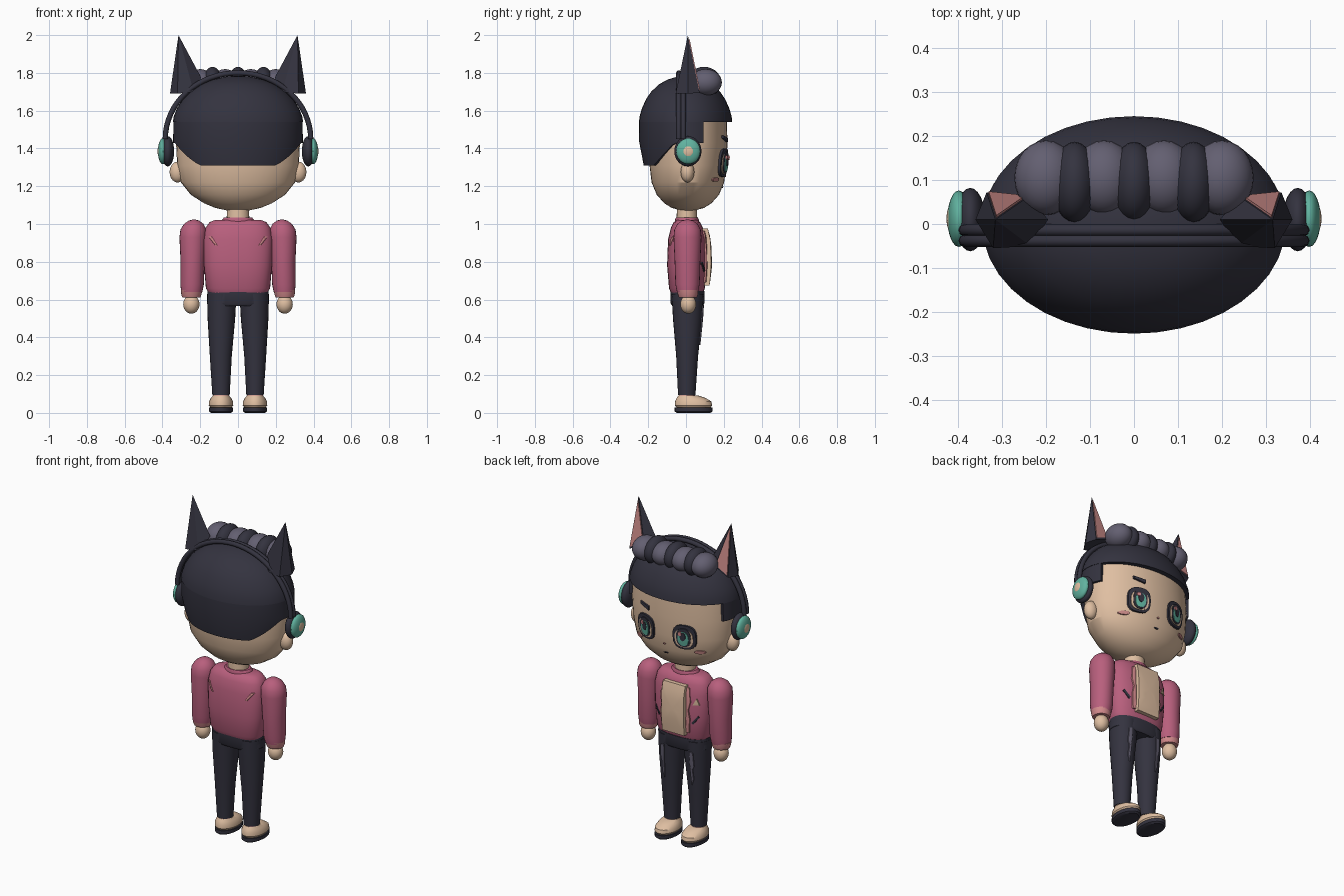
import bpy, bmesh, math
from mathutils import Vector

if "Cube" in bpy.data.objects:
    bpy.data.objects.remove(bpy.data.objects["Cube"])


def material(name, r, g, b):
    m = bpy.data.materials.new(name)
    m.use_nodes = True
    m.diffuse_color = (r, g, b, 1)
    m.node_tree.nodes["Principled BSDF"].inputs["Base Color"].default_value = (r, g, b, 1)
    return m


DARK = material("dark navy", .034, .033, .050)
GREY = material("purple grey", .125, .115, .165)
ROSE = material("rose jacket", .48, .115, .205)
TRIM = material("light pink", .64, .25, .26)
SKIN = material("skin beige", .74, .52, .36)
TEAL = material("teal", .12, .45, .35)
EARPINK = material("inner ear pink", .56, .24, .23)


def finish(name, bm, mat, angle=35):
    bmesh.ops.recalc_face_normals(bm, faces=bm.faces)
    me = bpy.data.meshes.new(name)
    bm.to_mesh(me)
    bm.free()
    ob = bpy.data.objects.new(name, me)
    bpy.context.collection.objects.link(ob)
    me.materials.append(mat)
    bpy.ops.object.select_all(action='DESELECT')
    ob.select_set(True)
    bpy.context.view_layer.objects.active = ob
    bpy.ops.object.shade_smooth_by_angle(angle=math.radians(angle))
    return ob


def spow(v, p):
    return math.copysign(abs(v) ** (2 / p), v)


def loft(name, secs, mat, p=2.0, n=32, angle=35):
    """Stack of rounded sections (z, cx, cy, rx, ry)."""
    bm = bmesh.new()
    rings = []
    for z, cx, cy, rx, ry in secs:
        rings.append([bm.verts.new((cx + rx * spow(math.cos(2 * math.pi * i / n), p),
                                    cy + ry * spow(math.sin(2 * math.pi * i / n), p), z)) for i in range(n)])
    for a, b in zip(rings, rings[1:]):
        for i in range(n):
            bm.faces.new((a[i], a[(i + 1) % n], b[(i + 1) % n], b[i]))
    bm.faces.new(rings[0][::-1])
    bm.faces.new(rings[-1])
    return finish(name, bm, mat, angle)


def surface_y(secs, x, z, p, side):
    """Front (side 1) or back (side -1) y of a lofted part."""
    for a, b in zip(secs, secs[1:]):
        if a[0] <= z <= b[0]:
            t = (z - a[0]) / (b[0] - a[0])
            _, cx, cy, rx, ry = [u + (v - u) * t for u, v in zip(a, b)]
            return cy + side * ry * max(0, 1 - abs((x - cx) / rx) ** p) ** (1 / p)
    return 0


def patch(name, outline, secs, off, mat, p=2.0, side=1):
    """Thin plate with an (x, z) outline that hugs a lofted part."""
    bm = bmesh.new()
    n = len(outline)
    mx, mz = sum(o[0] for o in outline) / n, sum(o[1] for o in outline) / n

    def vert(x, z, o):
        return bm.verts.new((x, surface_y(secs, x, z, p, side) + side * o, z))
    rings = [[vert(mx + (x - mx) * k, mz + (z - mz) * k, o) for x, z in outline]
             for k, o in ((.4, off), (.75, off), (1, off), (1, -.004))]
    c = vert(mx, mz, off)
    for i in range(n):
        j = (i + 1) % n
        bm.faces.new((c, rings[0][i], rings[0][j]))
        for a, b in zip(rings, rings[1:]):
            bm.faces.new((a[i], b[i], b[j], a[j]))
    ob = finish(name, bm, mat)
    return ob


def oval(cx, cz, rx, rz, p=2.0, n=20):
    return [(cx + rx * spow(math.cos(2 * math.pi * i / n), p),
             cz + rz * spow(math.sin(2 * math.pi * i / n), p)) for i in range(n)]


def box(x0, x1, z0, z1, k=5):
    """Rectangle outline with k points up each long side."""
    up = [(x1, z0 + (z1 - z0) * i / k) for i in range(k + 1)]
    return up + [(x0, z) for _, z in reversed(up)]


def ball(name, loc, r, mat, seg=24):
    bm = bmesh.new()
    bmesh.ops.create_uvsphere(bm, u_segments=seg, v_segments=seg // 2 + 2, radius=1)
    for v in bm.verts:
        v.co = Vector([c * s + l for c, s, l in zip(v.co, r, loc)])
    return finish(name, bm, mat)


# Head and hair cap
head = [(1.07, 0, .01, .05, .03), (1.085, 0, .01, .12, .085), (1.11, 0, .01, .18, .125),
        (1.155, 0, .01, .25, .165), (1.22, 0, .01, .302, .192), (1.31, 0, .01, .322, .203),
        (1.43, 0, .01, .328, .21), (1.56, 0, .01, .32, .205)]
loft("head", head, SKIN, n=40, angle=25)
CAP = ((1.54, 1), (1.57, .985), (1.61, .94), (1.66, .85), (1.70, .74), (1.74, .57), (1.765, .38), (1.78, .18), (1.784, .03))
loft("hair_cap", [(z, 0, -.002, .345 * k, .247 * k) for z, k in CAP], DARK, n=40)

# Hair on the back and sides, with a lower edge that drops to the nape
bm = bmesh.new()
rows = []
for i in range(41):
    a = math.radians(22 - 224 * i / 40)
    c, s = math.cos(a), math.sin(a)
    t = min(1, max(0, (-.25 * s - .06) / .13))
    low = 1.43 - .12 * t
    k = .995 - .1 * t
    rows.append([bm.verts.new((.345 * f * c, .25 * f * s, z)) for f, z in
                 ((.99, 1.545), (.995, 1.44 + .01 * (1 - t)), (k, low), (k - .1, low), (.85, 1.545))])
for a, b in zip(rows, rows[1:]):
    for i in range(5):
        j = (i + 1) % 5
        bm.faces.new((a[i], a[j], b[j], b[i]))
bm.faces.new(rows[0])
bm.faces.new(rows[-1][::-1])
finish("back_hair", bm, DARK)

# Rolled fringe on top of the head
for x in (-.2, -.068, .068, .2):
    ball("light_hair_roll", (x, .105, 1.75), (.072, .085, .07), GREY)
for x in (-.135, 0, .135):
    ball("dark_hair_roll", (x, .095, 1.75), (.052, .092, .082), DARK)

# Headband made of two parallel tubes
for y in (-.038, -.014):
    cu = bpy.data.curves.new("headband", 'CURVE')
    cu.dimensions = '3D'
    cu.bevel_depth = .014
    cu.bevel_resolution = 2
    sp = cu.splines.new('POLY')
    sp.points.add(32)
    for i, pt in enumerate(sp.points):
        a = math.pi * i / 32
        pt.co = (.385 * math.cos(a), y, 1.45 + .35 * math.sin(a), 1)
    cu.materials.append(DARK)
    bpy.context.collection.objects.link(bpy.data.objects.new("headband", cu))

torso = [(.635, 0, .005, .155, .085), (.66, 0, .005, .17, .095), (.78, 0, .005, .18, .105),
         (.92, 0, .005, .185, .1), (.98, 0, .005, .172, .085), (1.01, 0, .005, .15, .07), (1.022, 0, .005, .12, .05)]

for s in (1, -1):
    side = "left_" if s > 0 else "right_"
    # Cat ears with a pink inner plate
    apex = (.315, .01, 2.0)
    base = [(.36, .01, 1.69), (.335, .072, 1.695), (.24, .062, 1.735), (.195, .01, 1.775), (.235, -.05, 1.70), (.32, -.055, 1.69)]
    bm = bmesh.new()
    top = bm.verts.new((s * apex[0], apex[1], apex[2]))
    ring = [bm.verts.new((s * x, y, z)) for x, y, z in base]
    for i in range(6):
        bm.faces.new((top, ring[i], ring[(i + 1) % 6]))
    bm.faces.new(ring)
    finish(side + "cat_ear", bm, DARK, 20)
    tri = [Vector(apex), Vector(base[1]), Vector(base[2])]
    mid = sum(tri, Vector()) / 3
    bm = bmesh.new()
    pts = [mid + (v - mid) * .88 for v in tri]
    ring = [[bm.verts.new((s * v.x, v.y + o, v.z)) for v in pts] for o in (-.003, .005)]
    for i in range(3):
        j = (i + 1) % 3
        bm.faces.new((ring[0][i], ring[0][j], ring[1][j], ring[1][i]))
    bm.faces.new(ring[0])
    bm.faces.new(ring[1])
    finish(side + "inner_cat_ear", bm, EARPINK)

    # Ears and headphone cups
    ball(side + "ear", (s * .32, .008, 1.275), (.042, .036, .055), SKIN)
    ball(side + "ear_pad", (s * .372, .01, 1.385), (.034, .072, .08), DARK)
    ball(side + "ear_cup", (s * .398, .012, 1.385), (.026, .064, .068), TEAL)
    ball(side + "ear_cup_centre", (s * .412, .012, 1.385), (.014, .035, .037), SKIN)

    # Eyes in layers, then cheeks
    ex, ez = s * .13, 1.325
    layers = ((0, 0, .066, .075, .012, DARK, 2.8), (0, -.006, .052, .056, .015, SKIN, 2.6),
              (0, 0, .041, .058, .018, DARK, 2.4), (0, -.006, .031, .044, .021, TEAL, 2.2),
              (0, .008, .016, .026, .024, DARK, 2.0), (.016, .026, .011, .012, .027, TRIM, 2.0))
    for i, (dx, dz, rx, rz, off, mat, p) in enumerate(layers):
        patch(side + "eye_layer", oval(ex + dx, ez + dz, rx, rz, p), head, off, mat)
    patch(side + "cheek", oval(s * .205, 1.235, .028, .011), head, .008, EARPINK)

    # Arms, cuffs and hands
    arm = [(.64, .245, .008, .056, .056), (.68, .243, .008, .062, .064), (.80, .240, .008, .064, .068),
           (.93, .238, .008, .072, .074), (.97, .236, .008, .069, .07), (1.0, .234, .008, .052, .054),
           (1.018, .233, .008, .028, .03), (1.023, .233, .008, .008, .008)]
    loft(side + "sleeve", [(z, s * x, y, a, b) for z, x, y, a, b in arm], ROSE, n=24)
    loft(side + "cuff", [(.612, s * .247, .01, .048, .048), (.625, s * .247, .01, .053, .053),
                         (.65, s * .246, .008, .057, .057)], TRIM, n=24)
    ball(side + "hand", (s * .247, .012, .575), (.043, .042, .05), SKIN)

    # Legs with a worn stripe, socks and shoes
    leg = [(.095, s * .09, .004, .046, .046), (.3, s * .091, .006, .058, .058),
           (.5, s * .088, .008, .073, .077), (.63, s * .086, .008, .078, .084)]
    loft(side + "trouser_leg", leg, DARK, n=24)
    patch(side + "trouser_stripe", [(s * x, z) for x, z in
          ((.085, .57), (.108, .565), (.112, .48), (.102, .46), (.106, .4), (.092, .36), (.088, .46))], leg, .006, GREY)
    loft(side + "sock", [(.07, s * .09, .005, .04, .045), (.112, s * .09, .005, .042, .042)], TRIM, n=24)
    loft(side + "sole", [(0, s * .09, .04, .052, .09), (.008, s * .09, .04, .064, .1),
                         (.028, s * .09, .04, .064, .1)], DARK, n=28)
    loft(side + "shoe", [(.028, s * .09, .04, .056, .09), (.04, s * .09, .04, .065, .099),
                         (.06, s * .09, .038, .064, .096), (.078, s * .09, .028, .054, .078),
                         (.092, s * .09, .012, .043, .052)], SKIN, n=28)

    # Jacket details: back slashes, front pockets and opening trim
    patch(side + "back_slash", [(s * x, z) for x, z in ((.158, .935), (.14, .935), (.108, .885), (.122, .888))],
          torso, .006, TRIM, 2.6, -1)
    patch(side + "pocket_slit", [(s * x, z) for x, z in ((.108, .755), (.116, .745), (.148, .79), (.142, .80))],
          torso, .006, DARK, 2.6)
    patch(side + "opening_trim", [(s * x, z) for x, z in
          ((.07, .69), (.092, .69), (.1, .78), (.09, .83), (.102, .88), (.09, .96), (.07, .965))], torso, .009, TRIM, 2.6)

# Brow, nose and mouth
patch("brow", [(.10, 1.435), (.165, 1.452), (.168, 1.468), (.10, 1.458)], head, .012, DARK)
patch("nose", oval(0, 1.255, .007, .005), head, .006, EARPINK)
patch("mouth", oval(0, 1.195, .014, .004), head, .005, DARK)

# Neck, jacket, shirt front and hips
loft("neck", [(.99, 0, .005, .062, .056), (1.12, 0, .005, .056, .052)], SKIN, n=24)
loft("jacket", torso, ROSE, 2.6, 40)
loft("collar", [(1.0, 0, .005, .09, .062), (1.02, 0, .005, .087, .064), (1.035, 0, .005, .074, .058)], ROSE, n=28)
patch("shirt_front", box(-.075, .075, .675, .975), torso, .028, SKIN, 2.6)
patch("chest_badge", [(-.115, .865), (-.15, .865), (-.135, .905)], torso, .007, SKIN, 2.6)
loft("hips", [(.565, 0, .008, .15, .08), (.58, 0, .008, .164, .09), (.645, 0, .008, .162, .09)], DARK, 2.4, 36)
